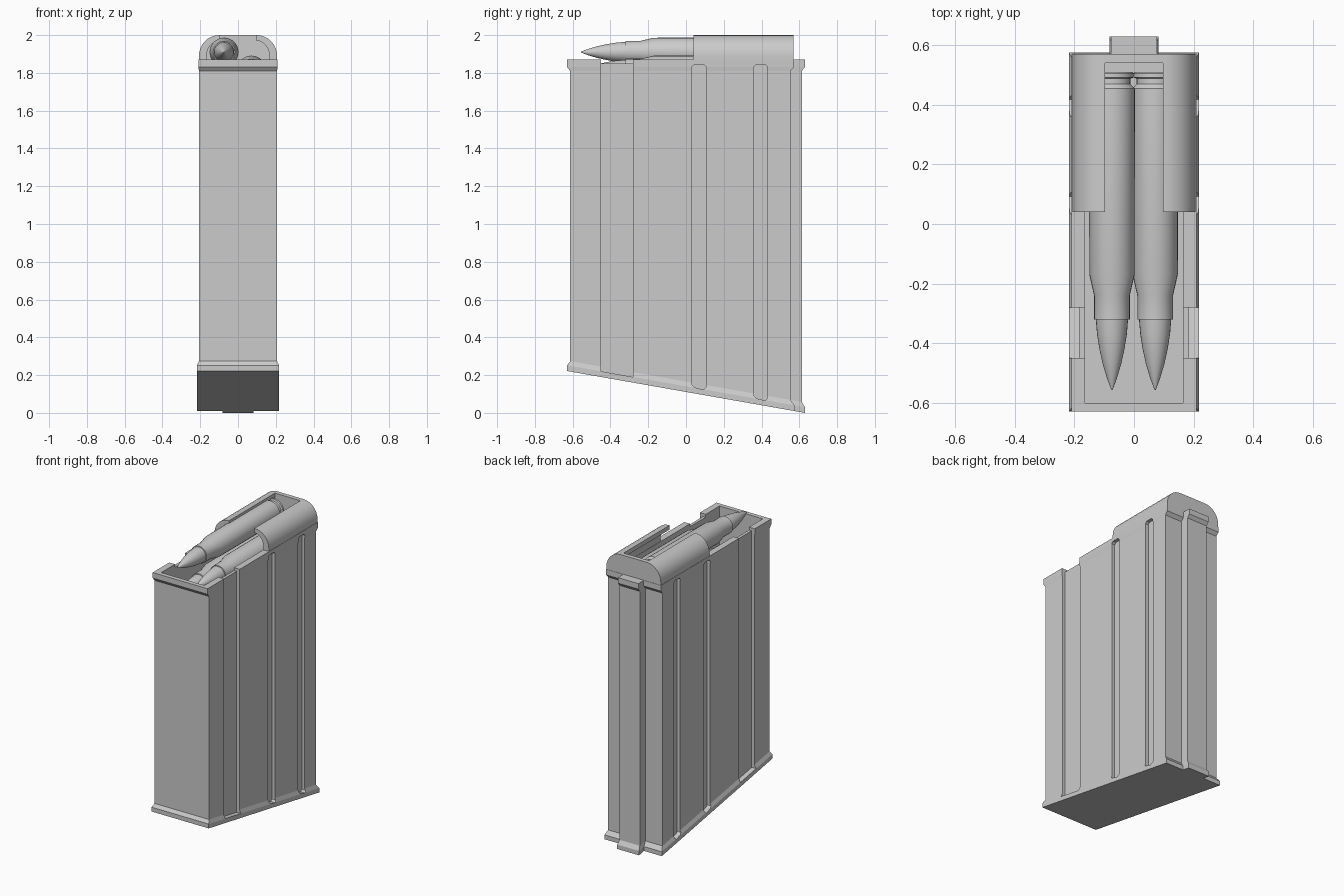
import bpy, bmesh, math
from mathutils import Matrix, Vector

if "Cube" in bpy.data.objects:
    bpy.data.objects.remove(bpy.data.objects["Cube"])


def finish(name, bm, smooth=True):
    bmesh.ops.recalc_face_normals(bm, faces=bm.faces)
    me = bpy.data.meshes.new(name)
    bm.to_mesh(me)
    bm.free()
    ob = bpy.data.objects.new(name, me)
    bpy.context.collection.objects.link(ob)
    if smooth:
        bpy.ops.object.select_all(action='DESELECT')
        ob.select_set(True)
        bpy.context.view_layer.objects.active = ob
        bpy.ops.object.shade_smooth_by_angle(angle=math.radians(30))
    return ob


def loft(bm, rings):
    """Skin a list of closed rings and cap both ends."""
    rows = [[bm.verts.new(p) for p in r] for r in rings]
    for a, b in zip(rows, rows[1:]):
        for i in range(len(a)):
            j = (i + 1) % len(a)
            bm.faces.new((a[i], a[j], b[j], b[i]))
    bm.faces.new(rows[0])
    bm.faces.new(rows[-1])


def cut(target, name, rings):
    bm = bmesh.new()
    loft(bm, rings)
    c = finish(name, bm, False)
    c.hide_render = True
    c.display_type = 'WIRE'
    mod = target.modifiers.new(name, 'BOOLEAN')
    mod.operation = 'DIFFERENCE'
    mod.solver = 'EXACT'
    mod.object = c


def box(x0, x1, y0, y1, z0, z1):
    return [[(x0, y0, z), (x1, y0, z), (x1, y1, z), (x0, y1, z)] for z in (z0, z1)]


def base_z(y):
    return 0.176 * (0.63 - y)


# Body with rear spine, slanted flared base and flared top rim
def outline(hw, front, back, spine, sw):
    return [(-hw, front), (hw, front), (hw, back), (sw, back), (sw, spine),
            (-sw, spine), (-sw, back), (-hw, back)]


flare = outline(0.218, -0.63, 0.575, 0.63, 0.083)
wall = outline(0.207, -0.613, 0.553, 0.613, 0.077)
rim = outline(0.209, -0.63, 0.572, 0.63, 0.078)
rings = [[(x, y, base_z(y) + off) for x, y in o]
         for o, off in ((flare, 0), (flare, 0.03), (wall, 0.055))]
rings += [[(x, y, z) for x, y in o] for o, z in ((wall, 1.81), (rim, 1.832), (rim, 1.87))]
bm = bmesh.new()
loft(bm, rings)
body = finish("magazine_body", bm, False)

# Open top cavity
cut(body, "cavity_cutter", box(-0.165, 0.165, -0.60, 0.54, 1.6, 1.95))

# Vertical grooves on both sides, one wide and open, two narrow and closed
for i, (y0, y1, top, c) in enumerate(((-0.45, -0.28, 1.95, 0.001),
                                      (0.033, 0.105, 1.845, 0.012),
                                      (0.36, 0.43, 1.845, 0.012))):
    prof = [(y0, base_z(y0) + 0.03 + c), (y0 + c, base_z(y0) + 0.03), (y1 - c, base_z(y1) + 0.03),
            (y1, base_z(y1) + 0.03 + c), (y1, top - c), (y1 - c, top),
            (y0 + c, top), (y0, top - c)]
    for side in (-1, 1):
        cut(body, f"groove_cutter_{i}_{side}",
            [[(side * x, y, z) for y, z in prof] for x in (0.185, 0.3)])

# Shallow notch in the rim above the wide groove
cut(body, "notch_cutter", box(-0.3, 0.3, -0.45, -0.28, 1.85, 1.96))


# Feed lips: curved shells on both sides and a closed back plate
def arc(cx, cz, rx, rz, n=8):
    return [(cx + rx * math.cos(a), cz + rz * math.sin(a))
            for a in (math.pi / 2 * i / n for i in range(n + 1))]


outer = [(0.207, 1.868)] + arc(0.1, 1.89, 0.107, 0.11)
inner = [(0.167, 1.868)] + arc(0.1, 1.885, 0.067, 0.085)
section = outer + [(0.097, 2.0), (0.097, 1.97)] + inner[::-1]
for side, name in ((-1, "feed_lip_left"), (1, "feed_lip_right")):
    bm = bmesh.new()
    loft(bm, [[(side * x, y, z) for x, z in section] for y in (0.04, 0.54)])
    finish(name, bm)
plate = outer + [(-x, z) for x, z in outer[::-1]]
bm = bmesh.new()
loft(bm, [[(x, y, z) for x, z in plate] for y in (0.54, 0.57)])
finish("lip_back_plate", bm)

# Staggered rounds, each a lathed profile of (y, radius)
lathe = [(0.51, 0.068), (0.505, 0.073), (0.492, 0.073), (0.488, 0.062), (0.47, 0.062),
         (0.455, 0.077), (-0.17, 0.076), (-0.24, 0.06), (-0.32, 0.06), (-0.321, 0.054),
         (-0.37, 0.05), (-0.42, 0.042), (-0.47, 0.031), (-0.52, 0.016), (-0.557, 0.002)]
N = 28
for k in range(3):
    cx, cz = (-0.074 if k % 2 == 0 else 0.071), 1.91 - 0.095 * k
    bm = bmesh.new()
    loft(bm, [[(cx + r * math.cos(2 * math.pi * i / N), y, cz + r * math.sin(2 * math.pi * i / N))
               for i in range(N)] for y, r in lathe])
    finish(f"round_{k + 1}", bm)
